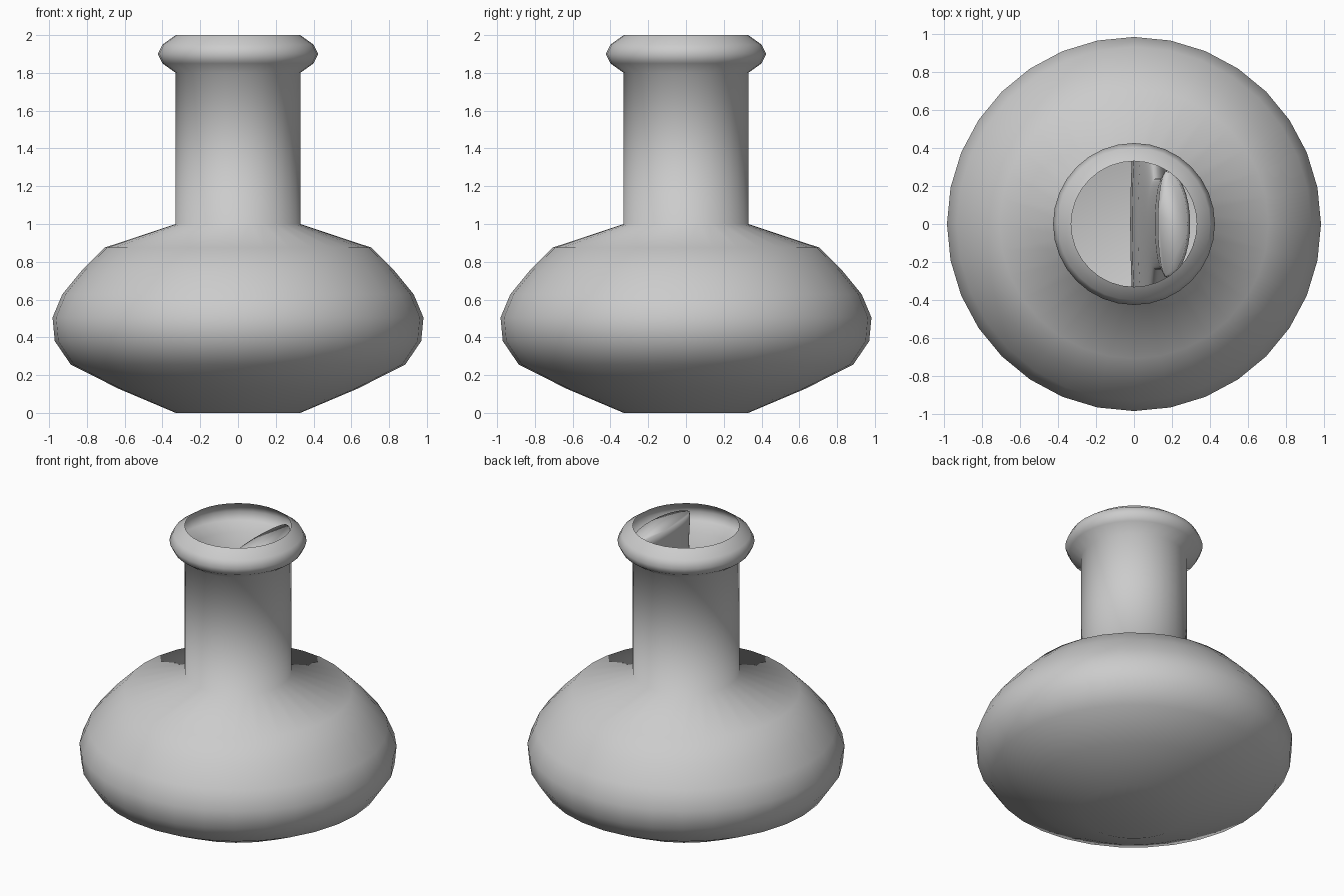
import bpy, bmesh, math

if "Cube" in bpy.data.objects:
    bpy.data.objects.remove(bpy.data.objects["Cube"])

SIDES = 32


def loft(name, rings, cap_start=False, cap_end=False):
    """Skin a list of equally sized point rings into a smooth object."""
    bm = bmesh.new()
    loops = [[bm.verts.new(p) for p in ring] for ring in rings]
    n = len(loops[0])
    for a, b in zip(loops, loops[1:]):
        for i in range(n):
            j = (i + 1) % n
            bm.faces.new((a[i], a[j], b[j], b[i]))
    if cap_start:
        bm.faces.new(loops[0][::-1])
    if cap_end:
        bm.faces.new(loops[-1])
    mesh = bpy.data.meshes.new(name)
    bm.to_mesh(mesh)
    bm.free()
    for face in mesh.polygons:
        face.use_smooth = True
    obj = bpy.data.objects.new(name, mesh)
    bpy.context.collection.objects.link(obj)
    return obj


def circle(r, z):
    steps = [2 * math.pi * i / SIDES for i in range(SIDES)]
    return [(r * math.cos(a), r * math.sin(a), z) for a in steps]


def lens(x, half_width, left, right, z):
    """Flattened section: shallow on the left, deeper on the right."""
    ring = []
    for i in range(SIDES):
        a = 2 * math.pi * i / SIDES
        c = math.cos(a)
        ring.append((x + c * (right if c > 0 else left), half_width * math.sin(a), z))
    return ring


# Thin-walled flask: base, round belly, straight neck, rolled lip, open top
profile = [(.33, 0), (.63, .127), (.885, .255), (.97, .38), (.982, .505),
           (.93, .628), (.826, .755), (.706, .875), (.33, 1.0), (.33, 1.8),
           (.40, 1.85), (.425, 1.9), (.40, 1.95), (.33, 2.0)]
loft("flask", [circle(r, z) for r, z in profile], cap_start=True)

# Slim leaning insert inside the flask, flaring at its top
sections = [(.02, .30, .03, .06, .03), (.03, .60, .05, .12, .3),
            (.05, .68, .06, .14, .5), (.08, .55, .06, .12, .75),
            (.11, .24, .04, .09, .97), (.15, .24, .04, .09, 1.78),
            (.17, .28, .045, .125, 1.90), (.17, .275, .045, .11, 1.95)]
loft("inner_insert", [lens(*s) for s in sections], cap_start=True, cap_end=True)
